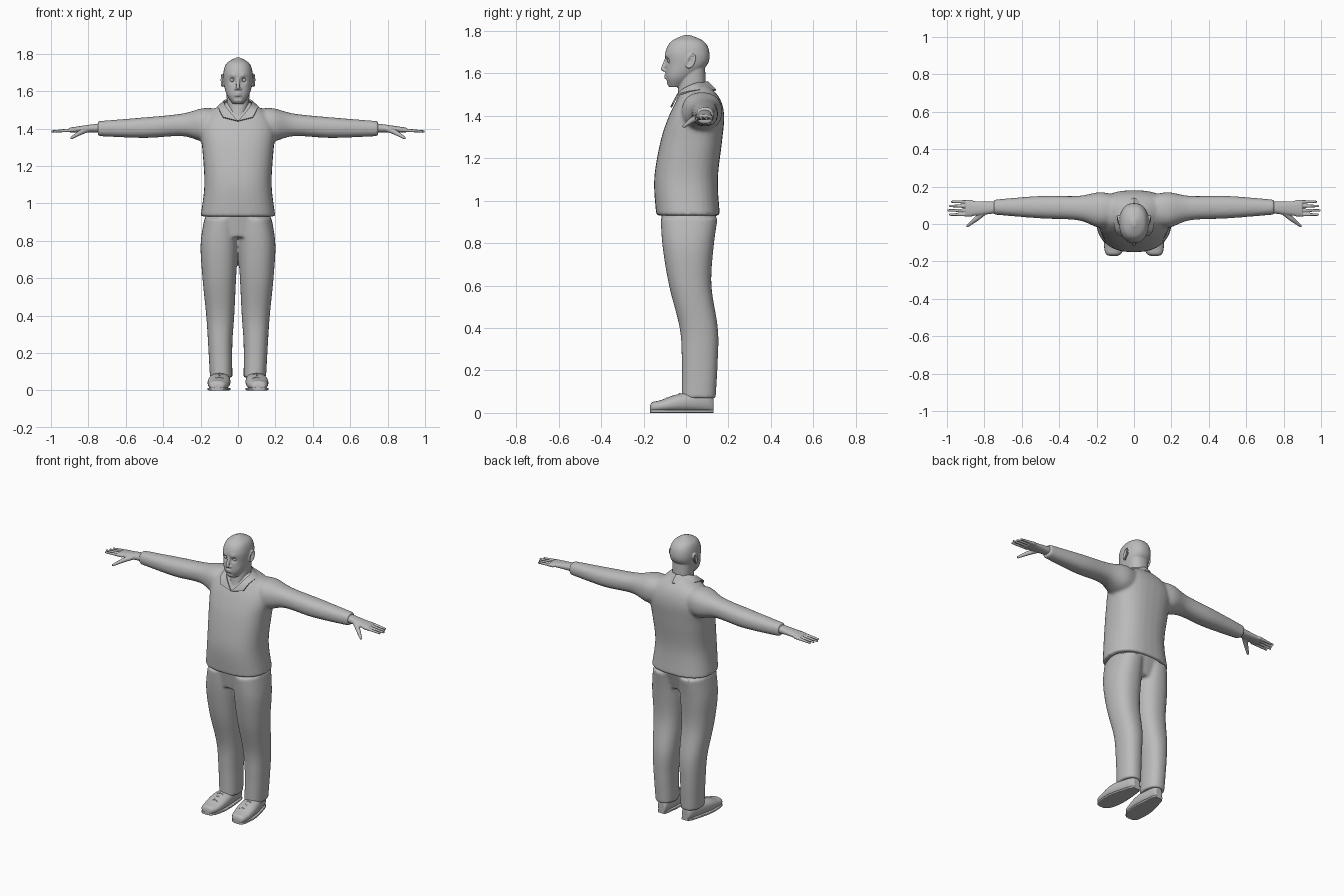
import bpy
import bmesh
import math
from mathutils import Matrix, Vector

cube = bpy.data.objects.get("Cube")
if cube:
    bpy.data.objects.remove(cube, do_unlink=True)

colour = (0.5, 0.5, 0.5, 1)
grey = bpy.data.materials.new("plain grey")
grey.use_nodes = True
grey.diffuse_color = colour
grey.node_tree.nodes["Principled BSDF"].inputs["Base Color"].default_value = colour


def spline(rows, steps):
    """Pass a smooth curve through rows of numbers."""
    out = []
    last = len(rows) - 1
    for i in range(last):
        before, start, end, after = (rows[min(max(i + k, 0), last)] for k in (-1, 0, 1, 2))
        for step in range(steps):
            t = step / steps
            row = []
            for a, b, c, d in zip(before, start, end, after):
                leave, arrive = (c - a) / 2, (d - b) / 2
                ease = t * t * (3 - 2 * t)
                row.append(b + (c - b) * ease + leave * t * (1 - t) ** 2 - arrive * t * t * (1 - t))
            out.append(row)
    out.append(list(rows[-1]))
    return out


def loft(bm, axis, rows, power=2.3, mirror=False, sides=32):
    """Rounded sections along an axis: position, then low and high on the other two axes."""
    for side in (1, -1) if mirror else (1,):
        loops = []
        for position, low_a, high_a, low_b, high_b in spline(rows, 6):
            loop = []
            for k in range(sides):
                angle = math.tau * k / sides
                u, v = (math.copysign(abs(wave) ** (2 / power), wave)
                        for wave in (math.cos(angle), math.sin(angle)))
                co = [(low_a + high_a + (high_a - low_a) * u) / 2,
                      (low_b + high_b + (high_b - low_b) * v) / 2]
                co.insert(axis, position)
                co[0] *= side
                loop.append(bm.verts.new(co))
            loops.append(loop)
        for near, far in zip(loops, loops[1:]):
            for k in range(sides):
                following = (k + 1) % sides
                bm.faces.new((near[k], near[following], far[following], far[k]))
        bm.faces.new(loops[0])
        bm.faces.new(loops[-1])


def beads(bm, points, steps=10, mirror=False):
    """Overlapping balls along a path of x, y, z, radius; fused later."""
    for side in (1, -1) if mirror else (1,):
        for x, y, z, radius in spline(points, steps):
            place = Matrix.Translation((x * side, y, z))
            bmesh.ops.create_icosphere(bm, subdivisions=2, radius=radius, matrix=place)


def symmetric(rows):
    """Expand height, half width, front, back into full sections."""
    return [(z, -half, half, front, back) for z, half, front, back in rows]


def finish(name, bm, voxel=0.0, smooth=0, extra=()):
    """Turn a bmesh into a fused, smoothed object."""
    bmesh.ops.recalc_face_normals(bm, faces=bm.faces)
    mesh = bpy.data.meshes.new(name)
    bm.to_mesh(mesh)
    bm.free()
    ob = bpy.data.objects.new(name, mesh)
    bpy.context.collection.objects.link(ob)
    if voxel:
        remesh = ob.modifiers.new("Fuse", 'REMESH')
        remesh.mode = 'VOXEL'
        remesh.voxel_size = voxel
        relax = ob.modifiers.new("Relax", 'SMOOTH')
        relax.factor = 0.5
        relax.iterations = smooth
    for kind, settings in extra:
        modifier = ob.modifiers.new(kind.title(), kind)
        for key, value in settings.items():
            setattr(modifier, key, value)
    graph = bpy.context.evaluated_depsgraph_get()
    solid = bpy.data.meshes.new_from_object(ob.evaluated_get(graph))
    ob.modifiers.clear()
    ob.data = solid
    solid.name = name
    solid.materials.clear()
    solid.materials.append(grey)
    solid.polygons.foreach_set("use_smooth", [True] * len(solid.polygons))
    solid.set_sharp_from_angle(angle=math.radians(50))
    return ob


def push(ob, centre, radius, offset):
    """Soft sculpting dab, repeated on both sides."""
    for side in (1, -1):
        spot = Vector((centre[0] * side, centre[1], centre[2]))
        for vertex in ob.data.vertices:
            distance = (vertex.co - spot).length / radius
            vertex.co.y += offset * math.exp(-distance * distance)


# Shirt: torso and both sleeves in one skin
bm = bmesh.new()
loft(bm, 2, symmetric([
    (.93, .2, -.14, .16), (1.1, .18, -.15, .15), (1.28, .19, -.12, .17),
    (1.4, .2, -.08, .18), (1.48, .16, -.04, .16), (1.54, .07, -.01, .11)]), power=2.5)
loft(bm, 0, [
    (.08, .01, .15, 1.35, 1.5), (.18, -.02, .17, 1.33, 1.51), (.3, .02, .15, 1.36, 1.48),
    (.5, .03, .15, 1.35, 1.46), (.75, .05, .13, 1.36, 1.44)], mirror=True)
finish("shirt", bm, voxel=.009, smooth=6)

# Collar: folded strip from the nape to the front points
bm = bmesh.new()
strip = spline([
    (0, .1, 1.56, 0, .14, 1.52), (.07, .04, 1.55, .1, .06, 1.52),
    (.06, -.03, 1.51, .1, -.03, 1.5), (0, -.07, 1.44, .08, -.06, 1.46)], 6)
edges = [(bm.verts.new(row[:3]), bm.verts.new(row[3:])) for row in strip]
for (top, bottom), (next_top, next_bottom) in zip(edges, edges[1:]):
    bm.faces.new((top, bottom, next_bottom, next_top))
finish("collar", bm, extra=[('MIRROR', {"use_clip": True}), ('SOLIDIFY', {"thickness": .008, "offset": 0})])

# Trousers: hips and legs
bm = bmesh.new()
loft(bm, 2, symmetric([(.95, .18, -.12, .15), (.82, .13, -.1, .11)]))
loft(bm, 2, [
    (.92, 0, .18, -.12, .15), (.78, 0, .2, -.11, .13), (.6, .01, .19, -.08, .12),
    (.4, .02, .17, -.03, .15), (.25, .03, .16, -.02, .15), (.07, .03, .15, -.02, .14)], mirror=True)
finish("trousers", bm, voxel=.008, smooth=6)

# Shoes and soles share an outline: y, inner x, outer x, height
outline = [(-.17, .09, .13, .03), (-.16, .07, .15, .05), (-.12, .05, .16, .06),
           (-.03, .04, .16, .09), (.09, .05, .13, .1), (.13, .06, .11, .07)]
bm = bmesh.new()
loft(bm, 1, [(y, inner, outer, .003, top) for y, inner, outer, top in outline], mirror=True)
finish("shoes", bm, voxel=.005, smooth=3)
bm = bmesh.new()
loft(bm, 1, [(y, inner, outer, 0, .015) for y, inner, outer, top in outline], power=6, mirror=True)
finish("soles", bm)

# Laces: crossed cords over the instep
bm = bmesh.new()
for y in (-.09, -.06, -.03):
    z = .1 + y / 3
    for slant in (-.008, .008):
        beads(bm, [(.08, y - slant, z - .006, .004), (.1, y, z, .004),
                   (.12, y + slant, z - .006, .004)], mirror=True)
finish("laces", bm, voxel=.0025, smooth=2)

# Hands: palm, four fingers and thumb
bm = bmesh.new()
loft(bm, 0, [(.72, .06, .12, 1.38, 1.43), (.8, .05, .12, 1.38, 1.42),
             (.9, .04, .125, 1.38, 1.405)], mirror=True)
for finger in range(4):
    y = .05 + .023 * finger
    reach = .993 - .01 * abs(finger - 1)
    beads(bm, [(.87, y, 1.393, .011), (reach, y, 1.385, .007)], steps=20, mirror=True)
beads(bm, [(.79, .07, 1.4, .015), (.84, .03, 1.38, .014), (.89, -.01, 1.35, .008)], mirror=True)
finish("hands", bm, voxel=.0035, smooth=4)

# Head: skull and neck
bm = bmesh.new()
loft(bm, 2, symmetric([
    (1.535, .03, -.08, -.02), (1.58, .06, -.095, .03), (1.64, .076, -.095, .1),
    (1.7, .078, -.097, .11), (1.75, .06, -.07, .085), (1.78, .01, -.01, .02)]))
loft(bm, 2, symmetric([(1.42, .02, -.06, .05), (1.5, .055, -.04, .09), (1.63, .062, -.03, .09)]))

# Nose, nostrils, lips and chin
beads(bm, [(0, -.092, 1.67, .008), (0, -.109, 1.62, .011)])
beads(bm, [(-.012, -.097, 1.613, .008), (.012, -.097, 1.613, .008)])
for z in (1.578, 1.59):
    beads(bm, [(-.025, -.086, z, .004), (0, -.098, z, .006), (.025, -.086, z, .004)])
beads(bm, [(-.012, -.076, 1.553, .014), (.012, -.076, 1.553, .014)])

# Ears: a tilted oval rim around a thin bowl
turns = [math.tau * k / 8 for k in range(9)]
for size, thickness, out in ((1, .006, .084), (.5, .006, .078)):
    beads(bm, [(out + .004 * math.cos(a), .022 + size * (.018 * math.cos(a) + .008 * math.sin(a)),
                1.658 + size * .03 * math.sin(a), thickness) for a in turns], steps=4, mirror=True)
head = finish("head", bm, voxel=.0035, smooth=5)

# Eye sockets, brows and the hollow under the lips
push(head, (.031, -.092, 1.658), .015, .013)
push(head, (.03, -.098, 1.682), .014, -.005)
push(head, (0, -.098, 1.567), .009, .002)

# Eyes
bm = bmesh.new()
beads(bm, [(.031, -.077, 1.659, .011), (.033, -.077, 1.659, .011)], steps=1, mirror=True)
finish("eyes", bm, voxel=.002, smooth=4)
